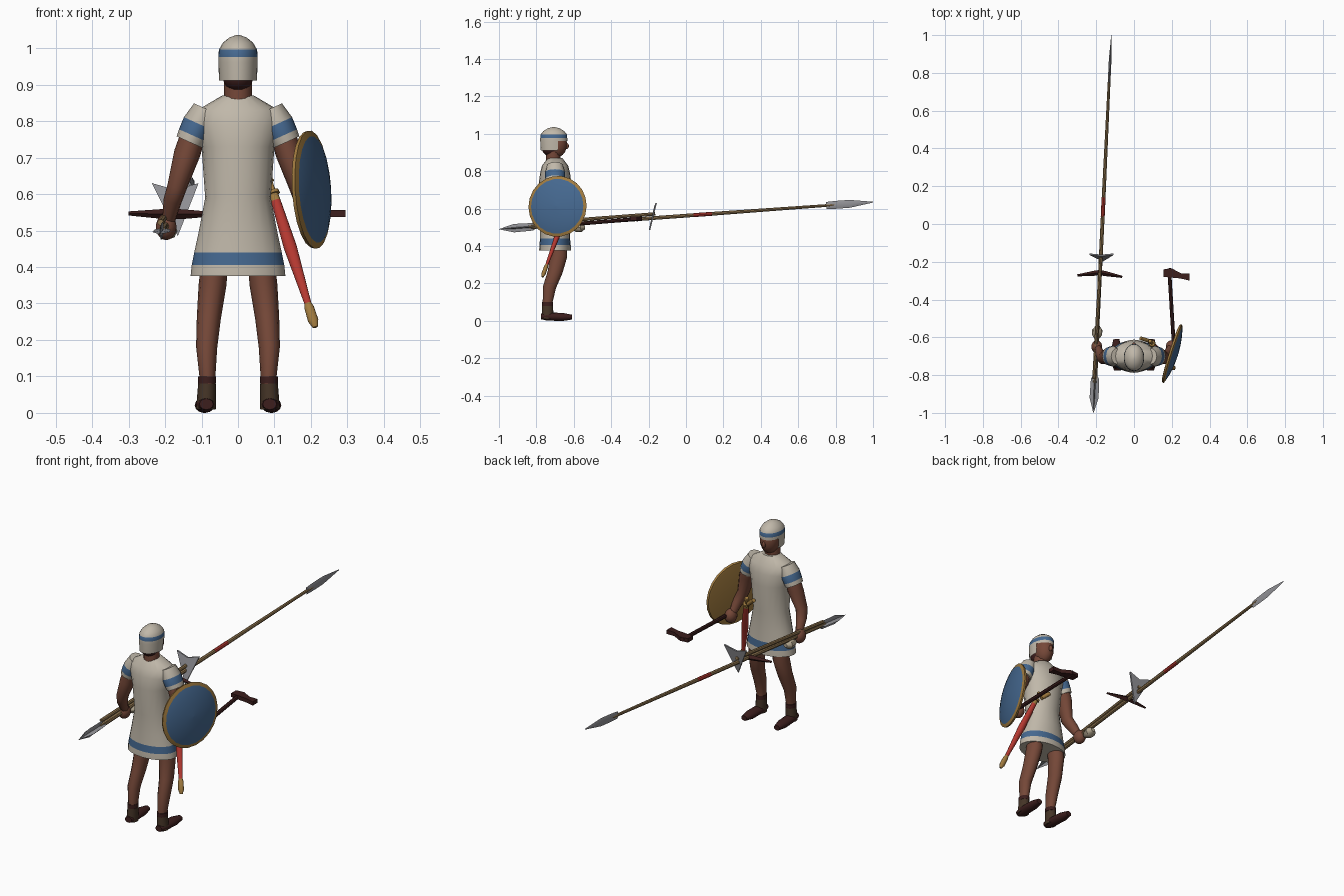
import bpy, bmesh, math
from mathutils import Vector, Matrix

cube = bpy.data.objects.get("Cube")
if cube:
    bpy.data.objects.remove(cube, do_unlink=True)

COLOURS = {
    "linen": (.53, .48, .4), "skin": (.18, .065, .04), "blue": (.06, .14, .28),
    "red": (.46, .04, .03), "gold": (.36, .2, .05), "dark_wood": (.045, .013, .012),
    "steel": (.29, .29, .31), "pale_wood": (.28, .18, .08),
    "leather": (.06, .035, .02), "stone": (.42, .36, .26)}
materials = {}
for key, rgb in COLOURS.items():
    material = bpy.data.materials.new(key)
    material.use_nodes = True
    material.diffuse_color = (*rgb, 1)
    shader = material.node_tree.nodes["Principled BSDF"]
    shader.inputs["Base Color"].default_value = (*rgb, 1)
    materials[key] = material


def finish(name, bm, colours, angle=40):
    bmesh.ops.recalc_face_normals(bm, faces=bm.faces)
    mesh = bpy.data.meshes.new(name)
    bm.to_mesh(mesh)
    bm.free()
    for colour in colours:
        mesh.materials.append(materials[colour])
    mesh.shade_smooth()
    mesh.set_sharp_from_angle(angle=math.radians(angle))
    ob = bpy.data.objects.new(name, mesh)
    bpy.context.collection.objects.link(ob)
    return ob


def loft(name, rings, colours, sides=12, keep=None):
    """Join elliptical rings (centre, width, depth); one colour or one per segment."""
    if isinstance(colours, str):
        colours = [colours] * (len(rings) - 1)
    slots = list(dict.fromkeys(colours))
    axis = (Vector(rings[-1][0]) - Vector(rings[0][0])).normalized()
    # Width runs along x, or along y for parts that themselves lie along x
    across = Vector((0, 1, 0)) if abs(axis.x) > .8 else Vector((1, 0, 0))
    across = (across - axis * across.dot(axis)).normalized()
    other = axis.cross(across)
    turns = [math.tau * i / sides for i in range(sides)]
    bm = bmesh.new()
    loops = [[bm.verts.new(Vector(centre) + across * width * math.cos(t) + other * depth * math.sin(t))
              for t in turns] for centre, width, depth in rings]
    for low, high, colour in zip(loops, loops[1:], colours):
        for i in range(sides):
            face = bm.faces.new((low[i - 1], low[i], high[i], high[i - 1]))
            face.material_index = slots.index(colour)
    bm.faces.new(loops[0])
    bm.faces.new(loops[-1]).material_index = slots.index(colours[-1])
    if keep:
        unwanted = [face for face in bm.faces if not keep(face.calc_center_median())]
        bmesh.ops.delete(bm, geom=unwanted, context='FACES')
    return finish(name, bm, slots)


def rod(name, start, end, radius, colours, stops=((0, 1), (1, 1)), squash=1, **options):
    """Straight turned part; stops are (fraction along, relative radius)."""
    start, end = Vector(start), Vector(end)
    rings = [(start.lerp(end, t), radius * k, radius * k * squash) for t, k in stops]
    return loft(name, rings, colours, **options)


def limb(name, points, colour):
    """Bent limb through (x, y, z, radius) points, slightly deeper than wide."""
    return loft(name, [((x, y, z), r, r * 1.2) for x, y, z, r in points], colour)


def ball(name, centre, size, colour):
    bm = bmesh.new()
    bmesh.ops.create_uvsphere(bm, u_segments=14, v_segments=10, radius=1,
                              matrix=Matrix.Translation(centre) @ Matrix.Diagonal((*size, 1)))
    return finish(name, bm, [colour])


def plate(name, outline, thickness, colour):
    bm = bmesh.new()
    half = Vector(thickness) / 2
    face = bm.faces.new([bm.verts.new(Vector(point) - half) for point in outline])
    extruded = bmesh.ops.extrude_face_region(bm, geom=[face])["geom"]
    moved = [item for item in extruded if isinstance(item, bmesh.types.BMVert)]
    bmesh.ops.translate(bm, vec=half * 2, verts=moved)
    return finish(name, bm, [colour], 20)


def pair(ob):
    """Repeat a part on the other side of the body."""
    ob.modifiers.new("other_side", 'MIRROR').use_mirror_merge = False
    return ob


# Tunic: hem, blue band, waist, chest, shoulders, neckline
tunic_profile = [(.375, .13, .085), (.405, .127, .084), (.44, .12, .08), (.5, .107, .08),
                 (.59, .09, .074), (.73, .1, .088), (.79, .118, .08), (.83, .112, .07), (.87, .044, .04)]
tunic = loft("tunic", [((0, 0, z), width, depth) for z, width, depth in tunic_profile],
             ["linen", "blue"] + ["linen"] * 6, sides=20)

# Head; the helmet is open below the brow at the front
neck = rod("neck", (0, -.01, .84), (0, -.01, .93), .038, "skin")
face = ball("face", (0, .01, .945), (.046, .054, .07), "skin")
nose = ball("nose", (0, .062, .935), (.009, .012, .016), "skin")
hair = ball("hair", (0, -.02, .92), (.042, .05, .04), "dark_wood")
helmet = rod("helmet", (0, -.007, .912), (0, -.007, 1.036), .054,
             ["linen", "linen", "blue", "linen", "linen", "linen"],
             [(0, .96), (.4, 1), (.52, 1), (.68, .97), (.83, .77), (.95, .43), (1, .1)],
             squash=1.34, sides=20, keep=lambda c: c.z > .95 or (c.y < .01 and c.z > .92))

# Arms in banded sleeves
sleeves = pair(rod("sleeves", (.09, 0, .835), (.132, 0, .742), .042, ["linen", "blue", "linen"],
                   [(0, .8), (.45, 1.03), (.8, 1), (1, .95)], squash=1.25))
arms = pair(limb("arms", [(.11, 0, .8, .034), (.14, 0, .71, .036), (.167, -.01, .62, .027),
                          (.18, .01, .58, .025), (.19, .04, .53, .018)], "skin"))
hands = pair(ball("hands", (.197, .05, .51), (.029, .034, .036), "skin"))

# Legs and boots
legs = pair(limb("legs", [(.062, .02, .43, .037), (.07, .02, .35, .038), (.08, 0, .26, .033),
                          (.086, -.03, .18, .029), (.084, -.04, .1, .022), (.085, -.04, .04, .022)], "skin"))
straps = pair(rod("ankle_straps", (.085, -.04, .08), (.085, -.04, .1), .025, "dark_wood", squash=1.2))
boots = pair(rod("boot_shafts", (.088, -.04, .01), (.085, -.04, .08), .027, "leather",
                 [(0, 1), (1, .9)], squash=1.2))
feet = pair(rod("feet", (.087, -.075, .024), (.094, .09, .02), .027, "dark_wood",
                [(0, .7), (.2, 1), (.7, 1), (1, .6)], squash=.8))

# Stand the figure behind the middle, so that the spear reaches forward
for part in (tunic, neck, face, nose, hair, helmet, sleeves, arms, hands, legs, straps, boots, feet):
    part.location.y = -.7

# Shield: domed disc with a rim
centre = Vector((.2, -.685, .612))
outward = Vector((.95, -.3, .06)).normalized()
rod("shield", centre - outward * .006, centre + outward * .034, .163, ["gold"] * 3 + ["blue"] * 3,
    [(0, .92), (.05, .98), (.3, 1), (.45, .9), (.7, .68), (.9, .36), (1, .02)], sides=22)

# Sword in a red scabbard, and a dagger hilt at the belt
mouth, chape = Vector((.098, -.635, .6)), Vector((.212, -.768, .235))
rod("scabbard", mouth, chape, .012, ["gold", "red", "red", "gold", "gold", "gold"],
    [(0, 1), (.05, 1.1), (.4, 1.5), (.82, .8), (.85, 1.1), (.95, 1.2), (1, .6)], squash=.8)
rod("sword_hilt", mouth, mouth.lerp(chape, -.12), .009, "gold",
    [(0, 2), (.2, 1.8), (.25, .9), (.75, .8), (.8, 1.4), (1, 1)])
rod("dagger_grip", (.075, -.617, .615), (.035, -.605, .65), .01, "gold")

# Long spear
butt, point = Vector((-.215, -1, .49)), Vector((-.12, 1, .635))


def along(y):
    return butt.lerp(point, (y + 1) / 2)


rod("spear_shaft", along(-.84), along(.8), .01, "pale_wood", [(0, 1), (.6, 1), (1, .7)], sides=8)
rod("spear_wrap", along(.04), along(.14), .0105, "red", sides=8)
rod("spear_head", along(.75), point, .007, "steel", [(0, .9), (.2, 1), (.5, 1), (1, .1)], squash=3, sides=4)

# Rear-facing javelin blades, one flat and one upright
for name, radius, squash in (("flat_blade", .024, .2), ("upright_blade", .005, 4.5)):
    rod(name, along(-.8), butt, radius, "steel", [(0, .4), (.1, .9), (.6, 1), (1, .03)],
        squash=squash, sides=4)

# Hafts carried with the spear
rod("upper_haft", (-.212, -.82, .522), (-.175, -.165, .572), .009, "pale_wood", sides=8)
rod("lower_haft", (-.203, -.82, .5), (-.182, -.25, .545), .009, "pale_wood", sides=8)

# Broad triangular blade on the upper haft
plate("triangular_blade", [(-.236, -.16, .63), (-.172, -.166, .612), (-.108, -.16, .63), (-.165, -.195, .485)],
      (0, .008, 0), "steel")

# Dark pick on the lower haft, in two tapering arms
for name, tip in (("long_pick_arm", (-.3, -.272, .547)), ("short_pick_arm", (-.062, -.28, .545))):
    rod(name, (-.18, -.257, .545), tip, .014, "dark_wood", [(0, 1), (.25, .95), (1, .4)], sides=4)

# Faceted mace head beside the right hand
rod("mace_head", (-.198, -.61, .498), (-.192, -.54, .5), .028, "stone",
    [(0, .4), (.3, .9), (.7, 1), (1, .4)], squash=.9, sides=8)

# Hand axe in the left hand
rod("axe_handle", (.212, -.66, .512), (.186, -.235, .547), .01, "dark_wood", sides=8)
plate("axe_head", [(x, y, .547) for x, y in ((.157, -.24), (.2, -.235), (.25, -.262), (.295, -.262),
                                             (.295, -.3), (.245, -.288), (.157, -.28))],
      (0, 0, .02), "dark_wood")
